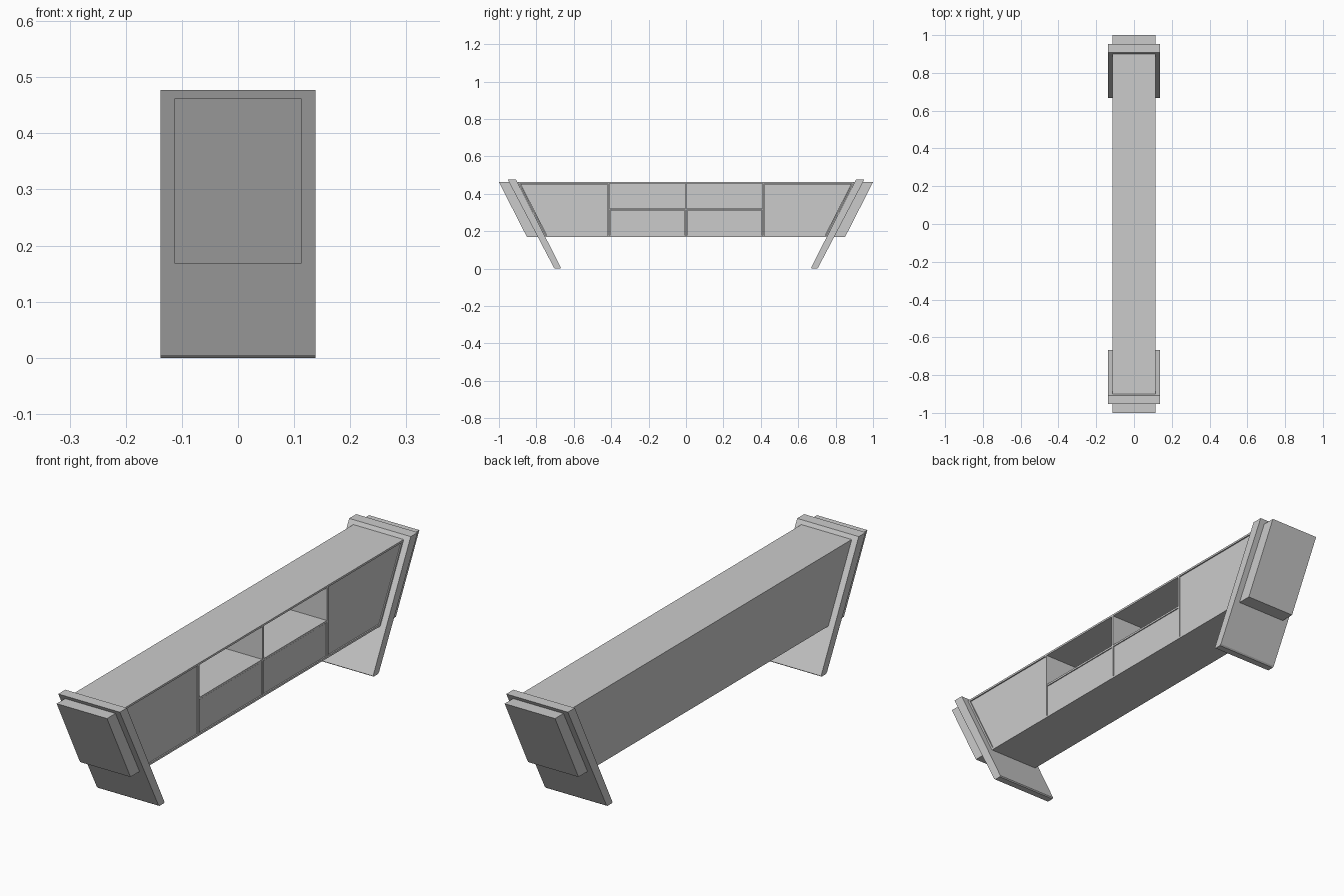
import bpy
import bmesh

if "Cube" in bpy.data.objects:
    bpy.data.objects.remove(bpy.data.objects["Cube"], do_unlink=True)

grey = bpy.data.materials.new("plain grey")
grey.use_nodes = True
grey.diffuse_color = (0.6, 0.6, 0.6, 1)
grey.node_tree.nodes["Principled BSDF"].inputs["Base Color"].default_value = (0.6, 0.6, 0.6, 1)


def prism(name, outline, x0, x1):
    """Extrude a (y, z) outline from x0 to x1."""
    bm = bmesh.new()
    face = bm.faces.new([bm.verts.new((x0, y, z)) for y, z in outline])
    out = bmesh.ops.extrude_face_region(bm, geom=[face])
    moved = [v for v in out["geom"] if isinstance(v, bmesh.types.BMVert)]
    bmesh.ops.translate(bm, verts=moved, vec=(x1 - x0, 0, 0))
    bmesh.ops.recalc_face_normals(bm, faces=bm.faces)
    mesh = bpy.data.meshes.new(name)
    bm.to_mesh(mesh)
    bm.free()
    mesh.materials.append(grey)
    obj = bpy.data.objects.new(name, mesh)
    bpy.context.collection.objects.link(obj)
    return obj


def board(name, y0, y1, z0, z1, x0, x1):
    return prism(name, [(y0, z0), (y1, z0), (y1, z1), (y0, z1)], x0, x1)


W = 0.113             # half depth of the cabinet
T = 0.008             # board thickness
LOW, HIGH = 0.168, 0.462
SHELF = 0.317
BAY = 0.413           # divider between doors and open bays
FACE = W - 0.003      # recessed plane of doors and drawers


def end_y(z, inset=0.0):
    """Y of the sloping cabinet end at height z."""
    return 0.75 + 0.15 * (z - LOW) / (HIGH - LOW) - inset


def sloped(z0, z1, inset=0.0):
    """Symmetric trapezoid that follows both sloping ends."""
    a, b = end_y(z0, inset), end_y(z1, inset)
    return [(-a, z0), (a, z0), (b, z1), (-b, z1)]


# Cabinet shell
prism("top_board", sloped(HIGH - T, HIGH), -W, W)
prism("bottom_board", sloped(LOW, LOW + T), -W, W)
prism("back_board", sloped(LOW + T, HIGH - T), -W, -W + T)

# Dividers and shelf
for name, y in (("front_divider", -BAY), ("middle_divider", 0), ("rear_divider", BAY)):
    board(name, y - T / 2, y + T / 2, LOW + T, HIGH - T, -W + T, W)
board("shelf", -BAY, BAY, SHELF - T / 2, SHELF + T / 2, -W + T, W - 0.001)

for side, s in (("front", -1), ("rear", 1)):
    def mirrored(points):
        return [(s * y, z) for y, z in points]

    lo, hi = LOW + T, HIGH - T
    # Sloping end board of the cabinet
    prism(side + "_end_board", mirrored([
        (end_y(lo, T), lo), (end_y(lo), lo), (end_y(hi), hi), (end_y(hi, T), hi)]),
        -W + T, W)
    # Slanted door, with a narrow gap around it
    g = 0.002
    prism(side + "_door", mirrored([
        (BAY + T / 2 + g, lo + g), (end_y(lo + g, T + g), lo + g),
        (end_y(hi - g, T + g), hi - g), (BAY + T / 2 + g, hi - g)]),
        FACE - 0.012, FACE)
    # Drawer under the open bay
    ya, yb = sorted((s * (T / 2 + g), s * (BAY - T / 2 - g)))
    board(side + "_drawer", ya, yb, lo + g, SHELF - T / 2 - g, -W + 0.02, FACE)
    # Leaning leg slab
    prism(side + "_leg_slab", mirrored([
        (0.954, 0.477), (0.909, 0.477), (0.668, 0.004),
        (0.672, 0), (0.7, 0), (0.706, 0.005)]), -0.138, 0.138)
    # Raised block on the outer face of the slab
    prism(side + "_outer_block", mirrored([
        (0.93, HIGH), (1.0, HIGH), (0.85, LOW), (0.78, LOW)]), -W, W)
